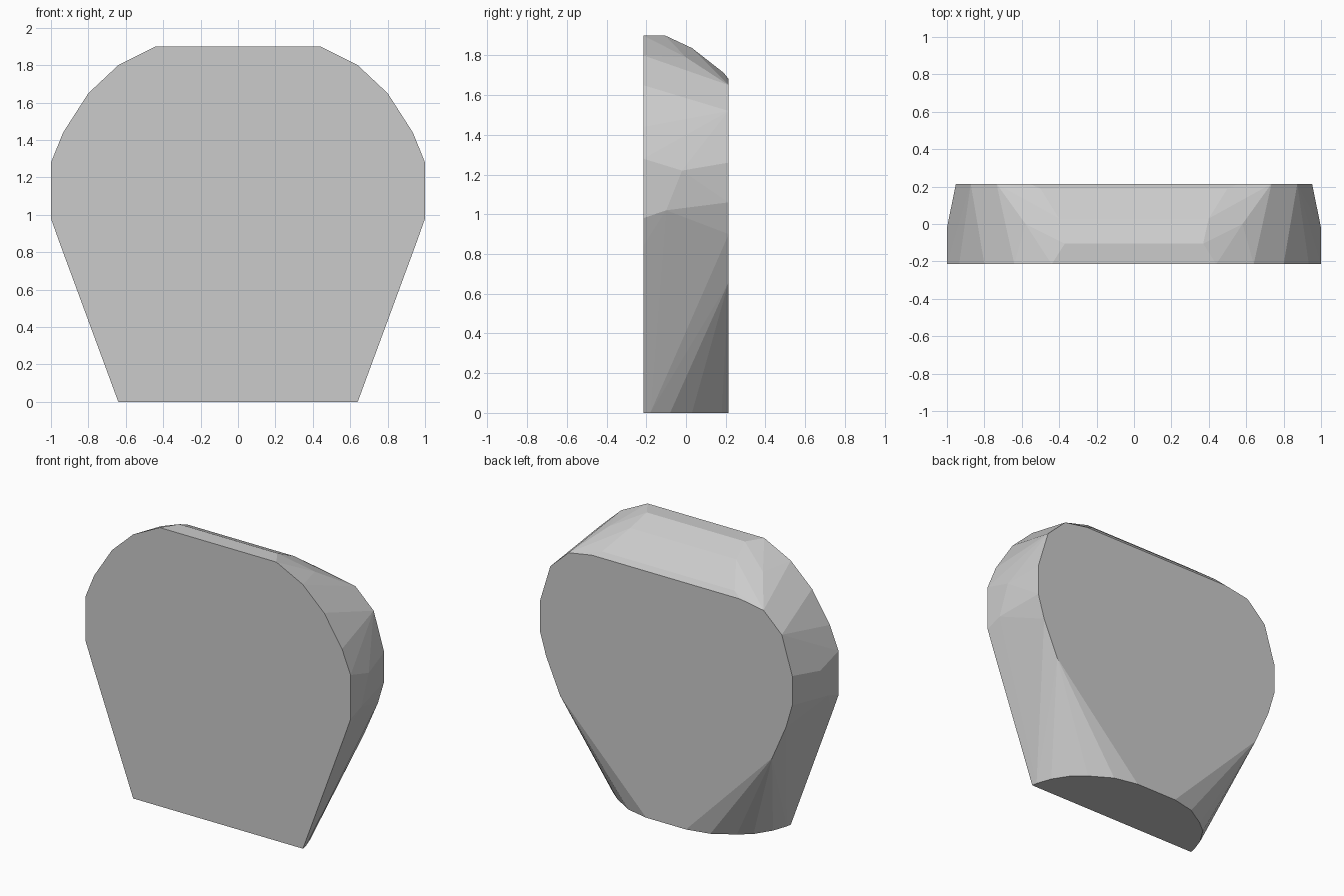
import bpy, bmesh, math

if "Cube" in bpy.data.objects:
    bpy.data.objects.remove(bpy.data.objects["Cube"])

D = 0.215  # half thickness

# Half outlines, mirrored across x: (x, z) on the front and back faces
front = [(0.64, 0), (0.95, 0.84), (1, 0.98), (1, 1.28), (0.935, 1.44),
         (0.80, 1.65), (0.64, 1.80), (0.44, 1.90)]
back = [(0.15, 0), (0.80, 0.66), (0.905, 0.90), (0.952, 1.06), (0.952, 1.26),
        (0.873, 1.52), (0.735, 1.65), (0.56, 1.68)]
# Curved rear edge of the base: (x, y)
base = [(0.31, 0.18), (0.45, 0.095), (0.53, 0.03), (0.60, -0.08), (0.635, -0.18)]
# Rounding between the two faces: (x, y, z)
rounding = [(0.37, -0.105, 1.90), (0.40, 0.03, 1.837), (0.50, 0.19, 1.712),
            (0.58, 0.0, 1.79), (1, -0.02, 1.22), (1, -0.10, 1.02)]

half = [(x, -D, z) for x, z in front]
half += [(x, D, z) for x, z in back]
half += [(x, y, 0) for x, y in base]
half += rounding

# Faceted body stretched over the outlines
bm = bmesh.new()
for x, y, z in half:
    for side in (1, -1):
        bm.verts.new((side * x, y, z))
hull = bmesh.ops.convex_hull(bm, input=bm.verts)
unused = {g for g in hull["geom_interior"] + hull["geom_unused"]
          if isinstance(g, bmesh.types.BMVert)}
bmesh.ops.delete(bm, geom=list(unused), context='VERTS')
bmesh.ops.dissolve_limit(bm, angle_limit=math.radians(0.5),
                         verts=bm.verts, edges=bm.edges)
bmesh.ops.recalc_face_normals(bm, faces=bm.faces)

mesh = bpy.data.meshes.new("rounded_slab")
bm.to_mesh(mesh)
bm.free()
slab = bpy.data.objects.new("rounded_slab", mesh)
bpy.context.collection.objects.link(slab)
